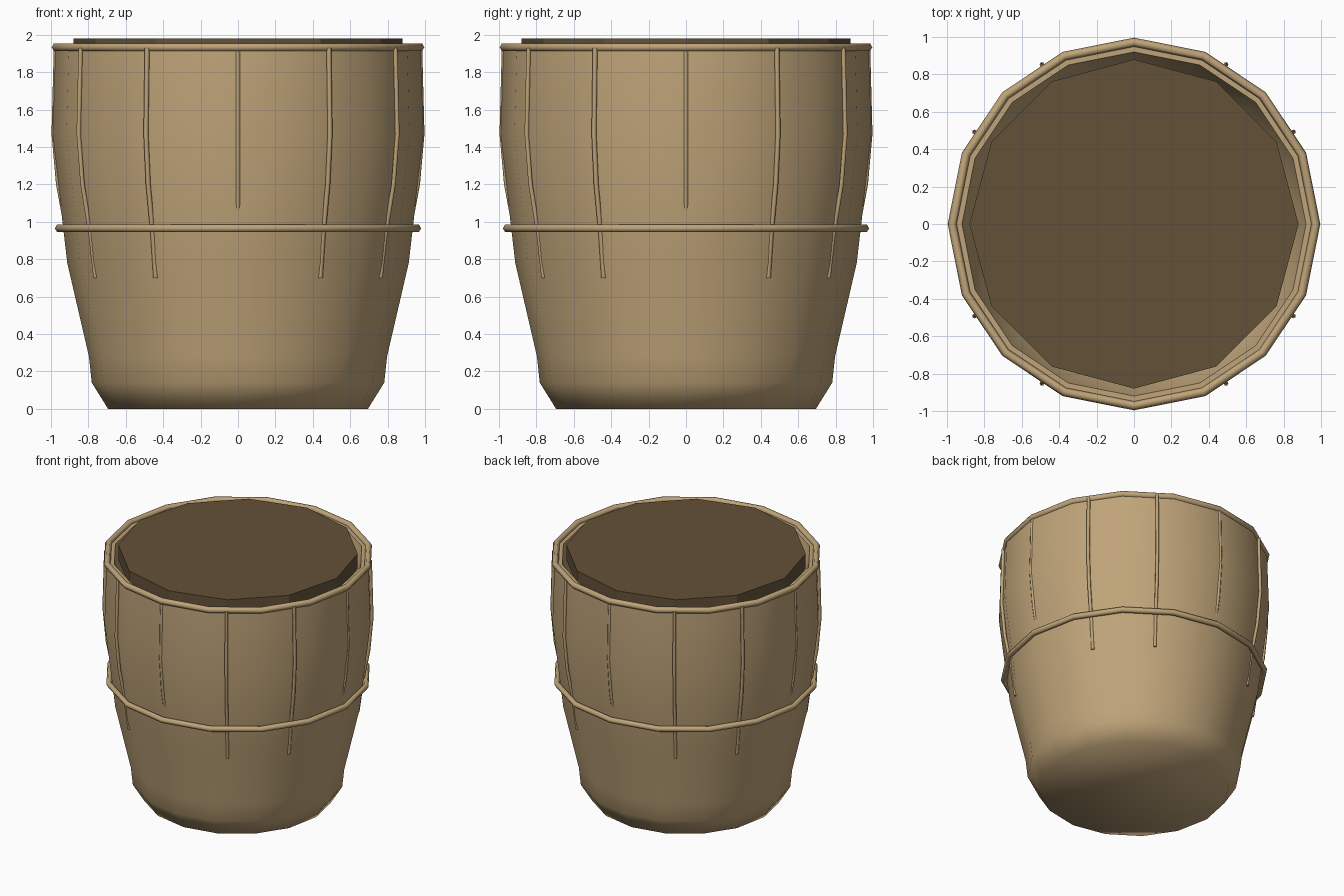
import bpy, bmesh, math

if "Cube" in bpy.data.objects:
    bpy.data.objects.remove(bpy.data.objects["Cube"])


def material(name, rgb):
    m = bpy.data.materials.new(name)
    m.diffuse_color = (*rgb, 1)
    m.use_nodes = True
    m.node_tree.nodes["Principled BSDF"].inputs["Base Color"].default_value = m.diffuse_color
    return m


CLAY = material("tan clay", (0.52, 0.37, 0.19))
SOIL = material("dark soil", (0.125, 0.083, 0.040))


def finish(ob, name, mat, angle=None):
    ob.name = name
    ob.data.materials.clear()
    ob.data.materials.append(mat)
    if angle:
        bpy.ops.object.select_all(action='DESELECT')
        bpy.context.view_layer.objects.active = ob
        ob.select_set(True)
        bpy.ops.object.shade_smooth_by_angle(angle=math.radians(angle))


def new_object(name, bm, mat, angle):
    bmesh.ops.recalc_face_normals(bm, faces=bm.faces)
    me = bpy.data.meshes.new(name)
    bm.to_mesh(me)
    bm.free()
    ob = bpy.data.objects.new(name, me)
    bpy.context.collection.objects.link(ob)
    finish(ob, name, mat, angle)


def loft(bm, rings, caps=True):
    """Bridge successive closed vertex rings and cap both ends."""
    loops = [[bm.verts.new(p) for p in r] for r in rings]
    n = len(loops[0])
    for a, b in zip(loops, loops[1:]):
        for i in range(n):
            j = (i + 1) % n
            bm.faces.new((a[i], a[j], b[j], b[i]))
    if caps:
        bm.faces.new(loops[0][::-1])
        bm.faces.new(loops[-1])


def circle(r, z, n):
    return [(r * math.cos(2 * math.pi * i / n), r * math.sin(2 * math.pi * i / n), z)
            for i in range(n)]


# pot: 16-sided lathe with an open, thick lip
profile = [(0.695, 0), (0.782, 0.14), (0.797, 0.28), (0.913, 0.78), (0.993, 1.47),
           (0.978, 1.93), (0.92, 1.93), (0.885, 1.80), (0.85, 1.72)]
bm = bmesh.new()
loft(bm, [circle(r, z, 16) for r, z in profile])
new_object("pot_body", bm, CLAY, 65)

# raised hoops around the lip and the waist
for name, R, r, z in (("lip_hoop", 0.972, 0.024, 1.933), ("waist_hoop", 0.957, 0.022, 0.965)):
    bpy.ops.mesh.primitive_torus_add(major_segments=16, minor_segments=6,
                                     major_radius=R, minor_radius=r, location=(0, 0, z))
    finish(bpy.context.object, name, CLAY, 65)

# twelve thin vertical ribs that sink into the wall lower down
bm = bmesh.new()
path = [(0.972, 1.93), (0.984, 1.47), (0.960, 1.20), (0.910, 0.93), (0.880, 0.70)]
for k in range(12):
    a = math.radians(30 * k)
    c, s = math.cos(a), math.sin(a)
    rings = []
    for r, z in path:
        ring = []
        for i in range(6):
            t = math.pi * i / 3
            u, v = r + 0.013 * math.cos(t), 0.013 * math.sin(t)
            ring.append((u * c - v * s, u * s + v * c, z))
        rings.append(ring)
    loft(bm, rings)
new_object("ribs", bm, CLAY, 65)

# soil: 12-sided flat slab
bm = bmesh.new()
loft(bm, [circle(0.88, 1.86, 12), circle(0.88, 1.98, 12)])
new_object("soil", bm, SOIL, 25)
